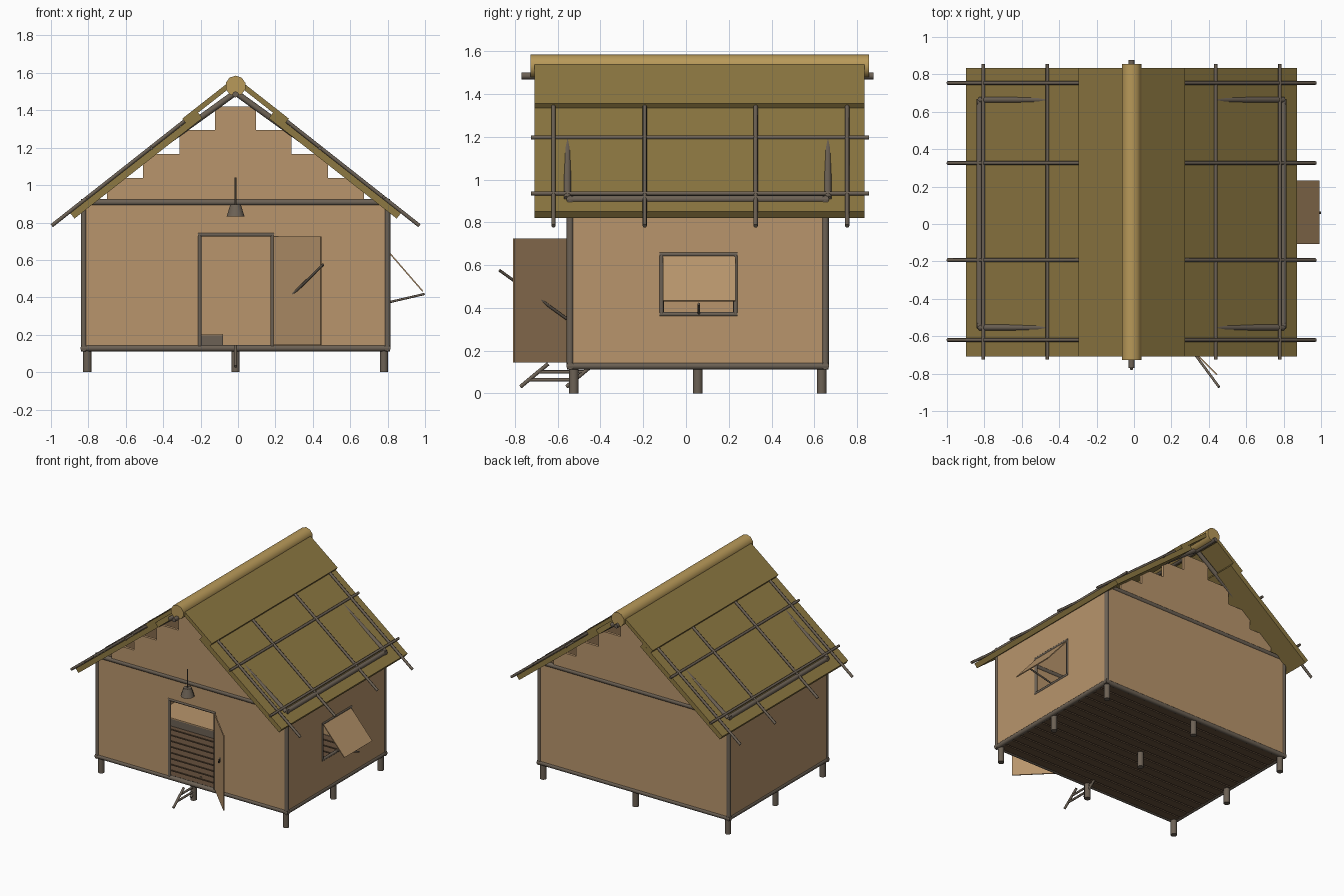
import bpy, bmesh, math
from mathutils import Vector

if "Cube" in bpy.data.objects:
    bpy.data.objects.remove(bpy.data.objects["Cube"])

CX, CY = -0.013, 0.055            # centre of the hut body
HX, HY = 0.812, 0.597             # half spacing of corner posts
TAN = 0.785                       # roof pitch


def material(name, r, g, b):
    m = bpy.data.materials.new(name)
    m.diffuse_color = (r, g, b, 1)
    m.use_nodes = True
    m.node_tree.nodes["Principled BSDF"].inputs["Base Color"].default_value = m.diffuse_color
    return m


POLE = material("pole_wood", 0.15, 0.12, 0.09)
WALL = material("wall_mat", 0.48, 0.30, 0.15)
FLOOR = material("floor_wood", 0.13, 0.08, 0.045)
THATCH = material("thatch", 0.27, 0.19, 0.055)
RIDGE = material("ridge_thatch", 0.48, 0.32, 0.10)


def add(name, bm, mat, smooth=False):
    bmesh.ops.recalc_face_normals(bm, faces=bm.faces)
    me = bpy.data.meshes.new(name)
    bm.to_mesh(me)
    bm.free()
    ob = bpy.data.objects.new(name, me)
    bpy.context.collection.objects.link(ob)
    me.materials.append(mat)
    if smooth:
        bpy.context.view_layer.objects.active = ob
        ob.select_set(True)
        bpy.ops.object.shade_smooth_by_angle(angle=math.radians(50))
        ob.select_set(False)
    return ob


def prism(name, pts, lo, hi, mat, plane="xz"):
    """Closed 2D profile extruded along the remaining axis."""
    place = {"xz": lambda a, b, c: (a, c, b),
             "xy": lambda a, b, c: (a, b, c),
             "yz": lambda a, b, c: (c, a, b)}[plane]
    bm = bmesh.new()
    ends = [[bm.verts.new(place(a, b, c)) for a, b in pts] for c in (lo, hi)]
    bm.faces.new(ends[0])
    bm.faces.new(ends[1][::-1])
    n = len(pts)
    for i in range(n):
        j = (i + 1) % n
        bm.faces.new((ends[0][i], ends[0][j], ends[1][j], ends[1][i]))
    return add(name, bm, mat)


def box(name, x0, x1, y0, y1, z0, z1, mat):
    return prism(name, [(x0, z0), (x1, z0), (x1, z1), (x0, z1)], y0, y1, mat)


def pole(name, a, b, r, mat=POLE, sides=10, r2=None):
    a, b = Vector(a), Vector(b)
    d = b - a
    bm = bmesh.new()
    bmesh.ops.create_cone(bm, cap_ends=True, segments=sides, radius1=r,
                          radius2=r if r2 is None else r2, depth=d.length)
    bm.transform(d.to_track_quat("Z", "Y").to_matrix().to_4x4())
    bmesh.ops.translate(bm, verts=bm.verts, vec=(a + b) / 2)
    return add(name, bm, mat, True)


def strip(a, b, t):
    """Thin rectangle profile along a 2D line, thickness centred."""
    a, b = Vector(a), Vector(b)
    d = (b - a).normalized()
    n = Vector((-d.y, d.x)) * t / 2
    return [tuple(p) for p in (a - n, b - n, b + n, a + n)]


# stilts
for i in (-1, 0, 1):
    for j in (-1, 0, 1):
        x, y = CX + i * 0.793, CY + j * 0.58
        pole("stilt", (x, y, 0), (x, y, 0.125), 0.023)

# floor boards
N = 15
pitch = 2 * HY / N
for k in range(N):
    y = CY - HY + k * pitch
    box("floor_board", CX - HX, CX + HX, y + 0.006, y + pitch - 0.006, 0.115, 0.14, FLOOR)

# corner posts, bottom and top beams
for s in (-1, 1):
    x, y = CX + s * HX, CY + s * HY
    for t in (-1, 1):
        pole("corner_post", (x, CY + t * HY, 0.125), (x, CY + t * HY, 0.91), 0.0165)
    for label, z in (("bottom", 0.128), ("top", 0.908)):
        pole(label + "_beam_side", (x, CY - HY - 0.015, z), (x, CY + HY + 0.015, z), 0.0175)
        pole(label + "_beam_end", (CX - HX - 0.015, y, z), (CX + HX + 0.015, y, z), 0.0175)

# end walls with stepped gables, front one has the doorway
tiers = [(0.687, 1.037), (0.495, 1.166), (0.30, 1.294), (0.11, 1.42)]
half = [(HX, 0.135), (HX, 0.91)]
z_prev = 0.91
for h, z in tiers:
    half.append((h, z_prev))
    if 1.52 - TAN * h < z:        # trim the step corner inside the thatch
        half += [(h, 1.52 - TAN * h), ((1.52 - z) / TAN, z)]
    else:
        half.append((h, z))
    z_prev = z
outline = [(CX + h, z) for h, z in half] + [(CX - h, z) for h, z in reversed(half)]
D0, D1, DT = -0.205, 0.185, 0.735
doorway = [(D0, 0.135), (D0, DT), (D1, DT), (D1, 0.135)]
prism("front_wall", outline + doorway, CY - HY - 0.01, CY - HY + 0.01, WALL)
prism("back_wall", outline, CY + HY - 0.01, CY + HY + 0.01, WALL)

# side walls, window cut in the right one
W0, W1, WZ0, WZ1 = -0.115, 0.232, 0.37, 0.65
for label, s in (("left", -1), ("right", 1)):
    x = CX + s * HX
    w = box(label + "_wall", x - 0.01, x + 0.01, CY - HY, CY + HY, 0.135, 0.91, WALL)
cut = box("window_cutter", x - 0.1, x + 0.1, W0, W1, WZ0, WZ1, WALL)
cut.hide_render = True
cut.hide_viewport = True
mod = w.modifiers.new("window", "BOOLEAN")
mod.operation = "DIFFERENCE"
mod.solver = "EXACT"
mod.object = cut

# window frame, shutter and its prop
xw = CX + HX + 0.004
for z in (WZ0, WZ1):
    pole("window_rail", (xw, W0 - 0.008, z), (xw, W1 + 0.008, z), 0.011)
for y in (W0, W1):
    pole("window_jamb", (xw, y, WZ0), (xw, y, WZ1), 0.011)
prism("window_shutter", strip((0.805, 0.643), (0.988, 0.432), 0.007), -0.108, 0.232, WALL)
pole("shutter_prop", (0.80, 0.06, 0.372), (0.998, 0.06, 0.418), 0.006)

# door frame, open door and its prop pole
yf = CY - HY - 0.004
for x in (D0, D1):
    pole("door_jamb", (x, yf, 0.14), (x, yf, DT), 0.011)
pole("door_lintel", (D0 - 0.008, yf, DT), (D1 + 0.008, yf, DT), 0.011)
prism("door", strip((0.192, -0.555), (0.443, -0.806), 0.008), 0.145, 0.725, WALL, "xy")
pole("door_prop", (0.225, -0.56, 0.35), (0.455, -0.872, 0.575), 0.007)

# low bed
box("bed_frame", CX - 0.79, -0.08, 0.14, 0.63, 0.14, 0.195, POLE)
box("bed_mat", CX - 0.79, -0.08, 0.14, 0.63, 0.195, 0.203, WALL)

# hanging lamp
pole("lamp_shade", (CX, -0.6, 0.833), (CX, -0.6, 0.897), 0.05, r2=0.029)
pole("lamp_rod", (CX, -0.6, 0.89), (CX, -0.6, 1.04), 0.005)

# small ladder in front
pole("ladder_rail", (CX, -0.775, 0.03), (CX, -0.645, 0.138), 0.009)
pole("ladder_rail", (CX, -0.56, 0.03), (CX, -0.43, 0.138), 0.009)
for z in (0.063, 0.1):
    y = -0.775 + (z - 0.03) * 1.2
    pole("ladder_rung", (CX, y, z), (CX, y + 0.215, z), 0.008)


# roof: two thatch layers, rafters and outer battens on each slope
def thatch(name, s, h0, h1, top, t):
    n = Vector((TAN, 1)).normalized() * t
    a, b = Vector((h0, top - TAN * h0)), Vector((h1, top - TAN * h1))
    pts = [(CX + s * p.x, p.y) for p in (a, b, b - n, a - n)]
    prism(name, pts, -0.708, 0.834, THATCH)


for s in (-1, 1):
    thatch("lower_thatch", s, 0.884, 0.2, 1.544, 0.037)
    thatch("upper_thatch", s, 0.285, 0.0, 1.579, 0.0275)
    for t in (-1, 1):
        y = CY + t * (HY + 0.012)
        pole("rafter", (CX + s * HX, y, 0.91), (CX, y, 1.495), 0.0165)
    for y in (-0.62, -0.193, 0.326, 0.754):
        pole("slope_batten", (CX + s * 0.983, y, 0.783), (CX + s * 0.27, y, 1.345), 0.01, sides=8)
    for h, z in ((0.793, 0.935), (0.45, 1.197)):
        pole("long_batten", (CX + s * h, -0.725, z), (CX + s * h, 0.855, z), 0.0095, sides=8)

# ridge roll and ridge pole
pole("ridge_roll", (CX, -0.727, 1.53), (CX, 0.856, 1.53), 0.055, RIDGE)
pole("ridge_pole", (CX, -0.77, 1.485), (CX, 0.877, 1.485), 0.016)
